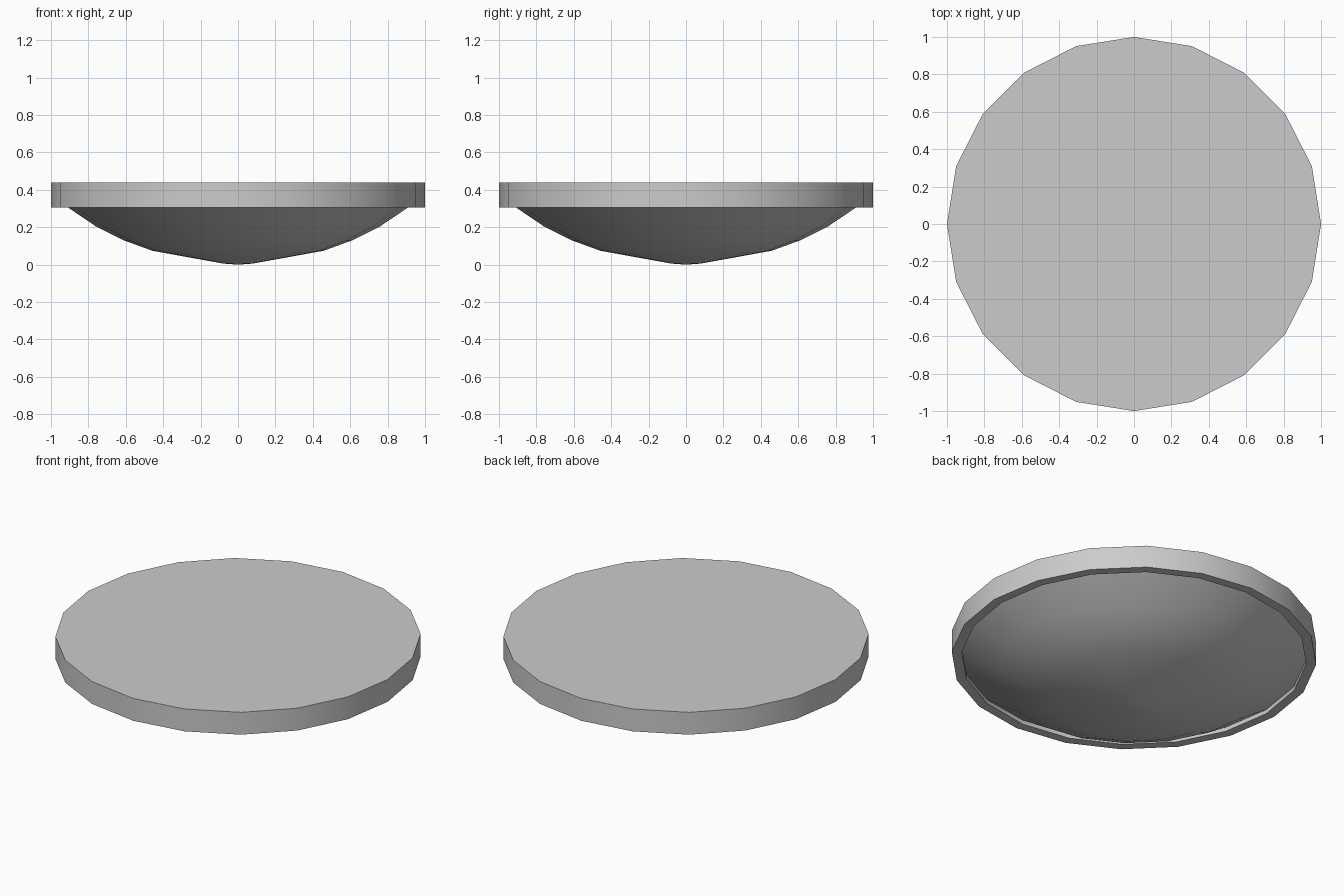
import bpy, bmesh
from math import cos, sin, tau

if "Cube" in bpy.data.objects:
    bpy.data.objects.remove(bpy.data.objects["Cube"])

SIDES = 20


def lathe(name, profile):
    """Revolve (radius, z) points about z; radius 0 becomes a pole."""
    bm = bmesh.new()
    rings = []
    for r, z in profile:
        if r == 0:
            rings.append([bm.verts.new((0, 0, z))] * SIDES)
        else:
            rings.append([bm.verts.new((r * cos(tau * i / SIDES), r * sin(tau * i / SIDES), z))
                          for i in range(SIDES)])
    for a, b in zip(rings, rings[1:]):
        for i in range(SIDES):
            j = (i + 1) % SIDES
            quad = list(dict.fromkeys((a[i], a[j], b[j], b[i])))
            bm.faces.new(quad)
    # close an open inner end with one flat polygon
    if profile[0][0] > 0:
        bm.faces.new(rings[0])
    bmesh.ops.recalc_face_normals(bm, faces=bm.faces)
    mesh = bpy.data.meshes.new(name)
    bm.to_mesh(mesh)
    bm.free()
    obj = bpy.data.objects.new(name, mesh)
    bpy.context.collection.objects.link(obj)
    bpy.ops.object.select_all(action='DESELECT')
    obj.select_set(True)
    bpy.context.view_layer.objects.active = obj
    bpy.ops.object.shade_smooth_by_angle(angle=0.52)
    return obj


# flat lid with a downturned rim; the inner wall rises to meet the bowl
lathe("rim_and_lid", [(1, 0.44), (1, 0.305), (0.945, 0.305), (0.945, 0.33)])

# shallow rounded bowl tucked inside the rim
lathe("bowl", [(0, 0), (0.08, 0.006), (0.24, 0.035), (0.46, 0.075),
               (0.61, 0.13), (0.76, 0.205), (0.945, 0.33)])
